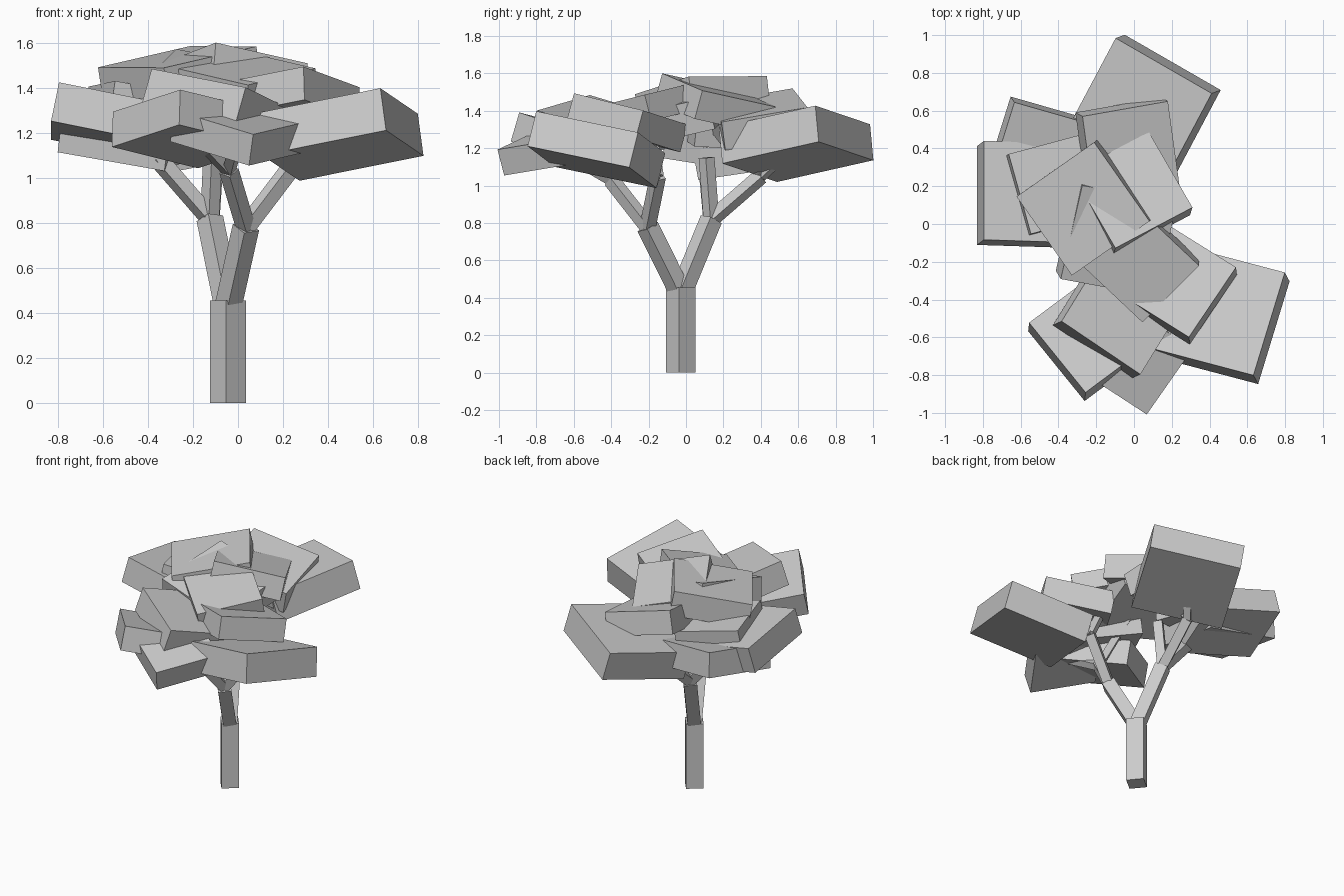
import bpy
import bmesh
from math import cos, sin, radians
from mathutils import Matrix, Vector

default_cube = bpy.data.objects.get("Cube")
if default_cube:
    bpy.data.objects.remove(default_cube, do_unlink=True)

grey = bpy.data.materials.new("plain grey")
grey.use_nodes = True
grey.diffuse_color = (0.6, 0.6, 0.6, 1)
grey.node_tree.nodes["Principled BSDF"].inputs["Base Color"].default_value = grey.diffuse_color


def add_box(name, centre, axes, sizes):
    """Flat-shaded box with the given centre, unit axes and edge lengths."""
    columns = [axis * size for axis, size in zip(axes, sizes)]
    matrix = Matrix(columns).transposed().to_4x4()
    matrix.translation = centre
    mesh = bpy.data.meshes.new(name)
    bm = bmesh.new()
    bmesh.ops.create_cube(bm, size=1, matrix=matrix)
    bm.to_mesh(mesh)
    bm.free()
    mesh.materials.append(grey)
    obj = bpy.data.objects.new(name, mesh)
    bpy.context.collection.objects.link(obj)
    return obj


def tilted_axes(normal, yaw):
    """Right-handed axes whose first axis has the given plan direction."""
    c, s = cos(radians(yaw)), sin(radians(yaw))
    first = Vector((c, s, -(normal.x * c + normal.y * s) / normal.z)).normalized()
    return first, normal.cross(first), normal


def add_beam(name, start, end, width, yaw=39):
    """Square beam running between two points."""
    start, end = Vector(start), Vector(end)
    direction = end - start
    axes = tilted_axes(direction.normalized(), yaw)
    add_box(name, (start + end) / 2, axes, (width, width, direction.length))


def add_leaf_slab(name, top, size, yaw, lean_x, lean_y):
    """Square slab a third as thick as it is wide; returns its centre."""
    up = Vector((lean_x, lean_y, (1 - lean_x ** 2 - lean_y ** 2) ** 0.5))
    thickness = size * 0.335
    centre = Vector(top) - up * thickness / 2
    add_box(name, centre, tilted_axes(up, yaw), (size, size, thickness))
    return centre


# Trunk and the two main limbs
fork = (-0.045, -0.028, 0.455)
add_beam("trunk", (-0.045, -0.028, 0), fork, 0.113)
limb_ends = {
    "back": Vector((-0.125, 0.135, 0.82)),
    "front": Vector((0.035, -0.205, 0.78)),
}
for side, end in limb_ends.items():
    foot = Vector(fork).lerp(end, 0.03)
    foot.z -= 0.03
    add_beam(side + "_limb", foot, end, 0.085)

# Second-level branches, each starting at the end of a limb
branch_tips = {
    "left_rear": ("back", Vector((-0.36, 0.11, 1.09))),
    "rear": ("back", Vector((-0.11, 0.40, 1.05))),
    "side": ("front", Vector((0.24, -0.15, 1.05))),
    "fore": ("front", Vector((-0.04, -0.40, 1.03))),
}
for name, (limb, tip) in branch_tips.items():
    add_beam(name + "_branch", limb_ends[limb], tip, 0.062)

# Upright middle branch under the crown
crown_tip = Vector((-0.11, 0.11, 1.15))
add_beam("middle_branch", limb_ends["back"], crown_tip, 0.06)

# Foliage: name, supporting branch, top centre, size, yaw, lean of the top face
foliage = [
    ("rear_slab", "rear", (0.02, 0.58, 1.32), 0.595, 62, -0.24, -0.09),
    ("rear_corner_slab", "left_rear", (-0.47, 0.34, 1.27), 0.5, -16, 0.12, -0.18),
    ("rear_inner_slab", "rear", (-0.015, 0.38, 1.43), 0.47, 10, 0.24, -0.13),
    ("outer_side_slab", "left_rear", (-0.535, 0.17, 1.33), 0.53, 90, 0.2, 0.154),
    ("inner_side_slab", "left_rear", (-0.395, 0.215, 1.38), 0.44, 15, 0.15, 0.1),
    ("high_side_slab", "left_rear", (-0.27, 0.08, 1.537), 0.51, 35, -0.15, -0.11),
    ("crown_rear_slab", "rear", (-0.01, 0.18, 1.51), 0.47, 120, 0.08, 0.26),
    ("crown_middle_slab", "fore", (-0.08, -0.09, 1.465), 0.52, 77, 0.15, -0.25),
    ("crown_front_slab", "side", (0.04, -0.225, 1.485), 0.43, 45, 0, -0.24),
    ("inner_right_slab", "side", (0.225, -0.295, 1.41), 0.455, 56, -0.03, 0.26),
    ("outer_right_slab", "side", (0.44, -0.456, 1.286), 0.58, 73, -0.13, 0.24),
    ("front_inner_slab", "fore", (-0.045, -0.445, 1.38), 0.51, -34, 0.27, 0.12),
    ("front_corner_slab", "fore", (-0.215, -0.565, 1.295), 0.485, 129, 0.03, 0.28),
    ("front_low_slab", "fore", (0.015, -0.72, 1.275), 0.43, 55, 0.13, -0.25),
]
for name, branch, top, size, yaw, lean_x, lean_y in foliage:
    centre = add_leaf_slab(name, top, size, yaw, lean_x, lean_y)
    # Twig that carries the slab
    add_beam(name.replace("slab", "twig"), branch_tips[branch][1], centre, 0.045)
